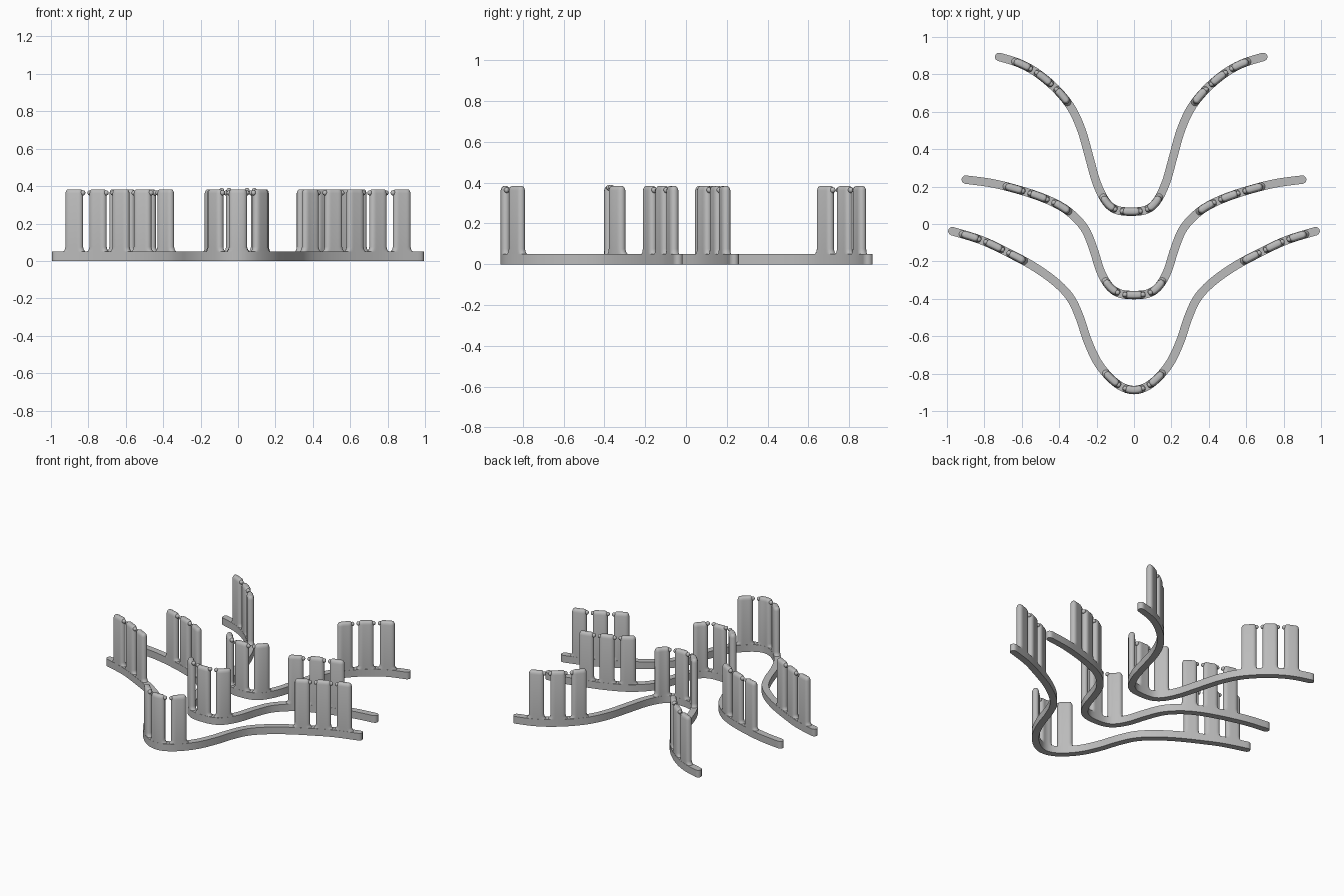
import bpy, bmesh, math
from mathutils import Vector

if "Cube" in bpy.data.objects:
    bpy.data.objects.remove(bpy.data.objects["Cube"])

grey = bpy.data.materials.new("warm grey")
grey.diffuse_color = (0.5, 0.5, 0.5, 1)
grey.use_nodes = True
grey.node_tree.nodes["Principled BSDF"].inputs["Base Color"].default_value = grey.diffuse_color


class Path:
    """Mirror-symmetric smooth path measured by signed distance from its middle."""
    def __init__(self, half, cx):
        pts = [Vector((-x, y)) for x, y in reversed(half[1:])] + [Vector(p) for p in half]
        pts = [2 * pts[0] - pts[1]] + pts + [2 * pts[-1] - pts[-2]]
        self.p = []
        for a, b, c, d in zip(pts, pts[1:], pts[2:], pts[3:]):
            for k in range(12):
                t = k / 12
                self.p.append(0.5 * (2 * b + (c - a) * t + (2 * a - 5 * b + 4 * c - d) * t * t
                                     + (3 * b - a - 3 * c + d) * t ** 3))
        self.p.append(pts[-2])
        self.s = [0]
        for a, b in zip(self.p, self.p[1:]):
            self.s.append(self.s[-1] + (b - a).length)
        self.half = self.s[-1] / 2
        self.cx = cx

    def at(self, s):
        s += self.half
        i = 0
        while i < len(self.s) - 2 and self.s[i + 1] < s:
            i += 1
        t = (s - self.s[i]) / (self.s[i + 1] - self.s[i])
        return self.p[i].lerp(self.p[i + 1], t) + Vector((self.cx, 0))

    def frame(self, s):
        t = (self.at(s + 0.01) - self.at(s - 0.01)).normalized()
        return self.at(s), t, Vector((-t.y, t.x))

    def dist_at_x(self, x):
        return next(s for p, s in zip(self.p, self.s) if p.x >= x) - self.half


def outline(path, s0, s1, w, n):
    """Ribbon along the path, w half wide, with round ends."""
    out = []
    a, b = s0 + w, s1 - w
    for side in (-1, 1):
        for i in range(n + 1):
            f = i / n
            p, t, m = path.frame(a + (b - a) * f if side < 0 else b + (a - b) * f)
            out.append(p + m * w * side)
        p, t, m = path.frame(b if side < 0 else a)
        for k in range(1, 6):
            ang = math.pi * k / 6
            out.append(p - side * (t * math.sin(ang) * w - m * math.cos(ang) * w))
    return out


def ribbon(name, path, s0, s1, rings, n):
    """Stack of ribbon outlines; each ring is (z, extra length, half width)."""
    bm = bmesh.new()
    rows = []
    for z, e, w in rings:
        rows.append([bm.verts.new((p.x, p.y, z)) for p in outline(path, s0 - e, s1 + e, w, n)])
    for lo, hi in zip(rows, rows[1:]):
        for i in range(len(lo)):
            j = (i + 1) % len(lo)
            bm.faces.new((lo[i], lo[j], hi[j], hi[i]))
    # caps as strips of quads so that long curved ribbons fill cleanly
    for row in (rows[0], rows[-1]):
        for i in range(n):
            bm.faces.new((row[i], row[i + 1], row[2 * n + 5 - i], row[2 * n + 6 - i]))
        bm.faces.new(row[n:n + 7])
        bm.faces.new(row[2 * n + 6:] + [row[0]])
    bmesh.ops.recalc_face_normals(bm, faces=bm.faces)
    finish(name, bm)


def finish(name, bm):
    me = bpy.data.meshes.new(name)
    bm.to_mesh(me)
    bm.free()
    me.materials.append(grey)
    ob = bpy.data.objects.new(name, me)
    bpy.context.collection.objects.link(ob)
    bpy.context.view_layer.objects.active = ob
    ob.select_set(True)
    bpy.ops.object.shade_smooth_by_angle(angle=math.radians(35))
    ob.select_set(False)


def pin(name, path, s, z):
    bm = bmesh.new()
    bmesh.ops.create_uvsphere(bm, u_segments=12, v_segments=8, radius=0.014)
    p = path.at(s)
    bmesh.ops.translate(bm, verts=bm.verts, vec=(p.x, p.y, z))
    finish(name, bm)


# name, middle x, side group x, half of the path from the middle outwards
RAILS = [
    ("back", -0.015, 0.458,
     [(0, .066), (.08, .076), (.135, .12), (.185, .22), (.225, .36), (.265, .50),
      (.32, .62), (.40, .72), (.50, .805), (.60, .86), (.728, .90)]),
    ("middle", 0, 0.505,
     [(0, -.38), (.08, -.37), (.135, -.33), (.18, -.25), (.215, -.14), (.26, -.03),
      (.33, .05), (.41, .105), (.52, .152), (.65, .192), (.77, .22), (.922, .24)]),
    ("front", 0, 0.745,
     [(0, -.888), (.07, -.868), (.14, -.81), (.20, -.73), (.25, -.62), (.29, -.50),
      (.34, -.395), (.42, -.31), (.54, -.225), (.68, -.15), (.82, -.085), (.993, -.032)]),
]
W = 0.0225
STEP, HALF = 0.137, 0.049
RAIL = [(0, 0, W), (0.05, 0, W)]
# flared foot, straight shaft, rounded top
POST = [(0.045, .018, W - .001), (0.052, .011, W - .001), (0.060, .004, W - .001),
        (0.075, 0, W - .001), (0.362, 0, W - .001), (0.374, -.004, W - .005),
        (0.381, -.009, W - .010), (0.383, -.013, W - .014)]

for name, cx, gx, half in RAILS:
    path = Path(half, cx)
    ribbon(name + "_rail", path, -path.half, path.half, RAIL, 140)
    g = path.dist_at_x(gx)
    for group, mid in (("left", -g), ("centre", 0), ("right", g)):
        z = 0.376 if (name, group) == ("middle", "centre") else 0.364
        for k in (-1, 0, 1):
            s = mid + k * STEP
            tag = f"{name}_{group}_{k + 2}"
            ribbon(tag + "_post", path, s - HALF, s + HALF, POST, 6)
            # small round pins facing the neighbouring posts
            for side in (-1, 1):
                if k != side:
                    pin(tag + "_pin", path, s + side * (HALF - 0.001), z)
